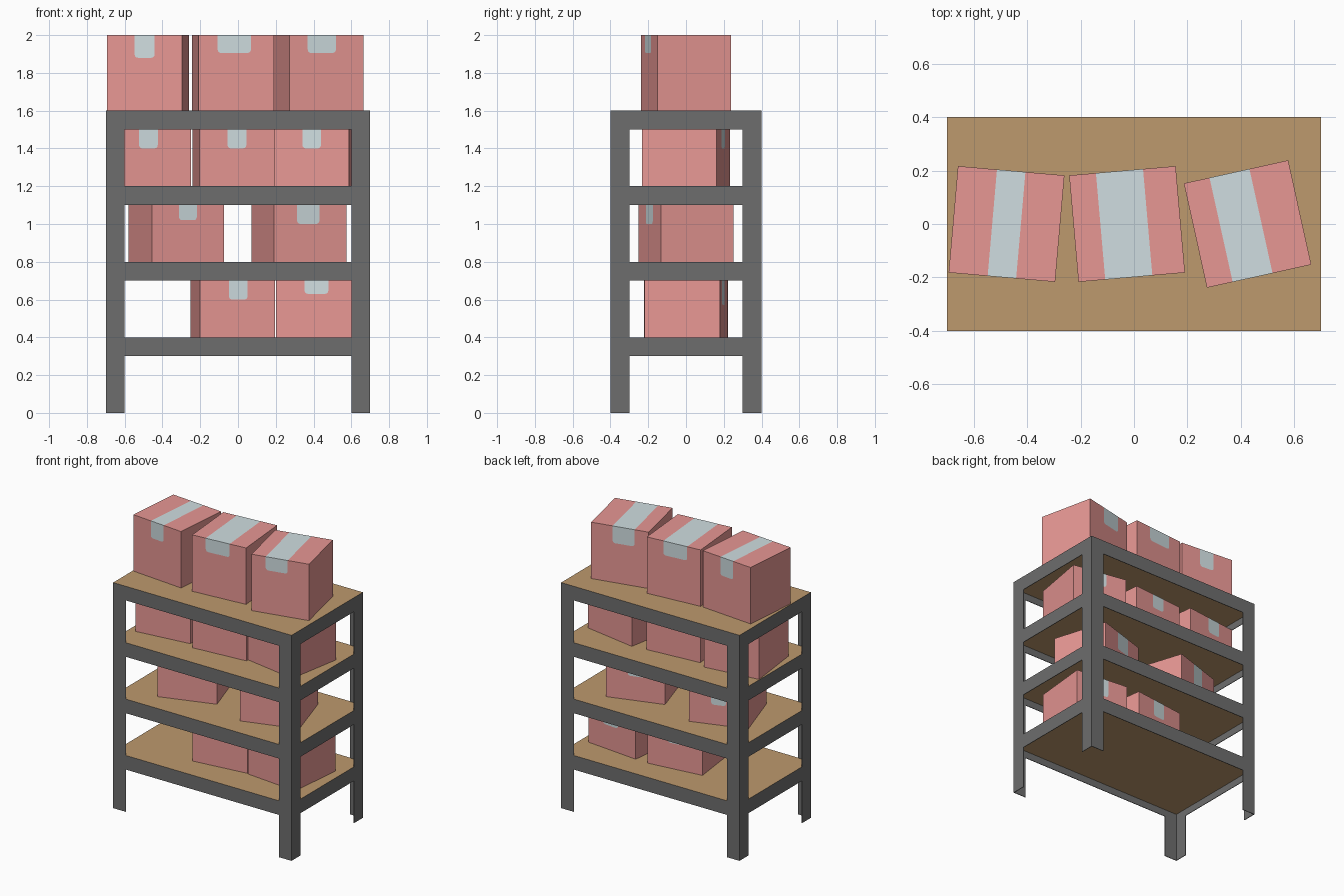
import bpy, bmesh, math
from mathutils import Matrix

old = bpy.data.objects.get("Cube")
if old:
    bpy.data.objects.remove(old, do_unlink=True)


def material(name, rgb):
    m = bpy.data.materials.new(name)
    m.use_nodes = True
    m.diffuse_color = (*rgb, 1)
    m.node_tree.nodes["Principled BSDF"].inputs["Base Color"].default_value = (*rgb, 1)
    return m


STEEL = material("grey steel", (0.155, 0.155, 0.155))
WOOD = material("brown board", (0.51, 0.32, 0.155))
CARD = material("pink cardboard", (0.80, 0.31, 0.295))
TAPE = material("pale tape", (0.63, 0.73, 0.75))


def finish(bm, name, mats, matrix=Matrix()):
    bmesh.ops.recalc_face_normals(bm, faces=bm.faces)
    mesh = bpy.data.meshes.new(name)
    bm.to_mesh(mesh)
    bm.free()
    for m in mats:
        mesh.materials.append(m)
    obj = bpy.data.objects.new(name, mesh)
    obj.matrix_world = matrix
    bpy.context.collection.objects.link(obj)


def add_box(bm, size, centre):
    bmesh.ops.create_cube(bm, size=1, matrix=Matrix.Translation(centre) @ Matrix.Diagonal((*size, 1)))


def add_face(bm, points, index=0):
    face = bm.faces.new([bm.verts.new(p) for p in points])
    face.material_index = index
    return face


HX, HY, TOP = 0.7, 0.4, 1.6
RAIL, SHEET, BOARD = 0.1, 0.004, 0.05

# Angle-iron legs, open on the inside
for side, sx in (("left", 1), ("right", -1)):
    for end, sy in (("front", -1), ("back", 1)):
        bm = bmesh.new()
        ell = [(0, 0), (RAIL, 0), (RAIL, SHEET), (SHEET, SHEET), (SHEET, RAIL), (0, RAIL)]
        foot = add_face(bm, [(sx * (HX - u), sy * (HY - v), 0) for u, v in ell])
        ext = bmesh.ops.extrude_face_region(bm, geom=[foot])["geom"]
        bmesh.ops.translate(bm, vec=(0, 0, TOP - 0.002),
                            verts=[v for v in ext if isinstance(v, bmesh.types.BMVert)])
        finish(bm, f"{end}_{side}_leg", [STEEL])

# Shelves: a wooden board with a thin steel rail hanging round its edge
LEVELS = [0.4, 0.8, 1.2, 1.6]
for i, z in enumerate(LEVELS):
    bm = bmesh.new()
    add_box(bm, (2 * HX, 2 * HY, BOARD), (0, 0, z - BOARD / 2))
    for f in bm.faces:
        f.material_index = 1 if abs(f.normal.z) > 0.5 else 0
    drop = RAIL - BOARD
    mid = z - BOARD - drop / 2
    for s in (-1, 1):
        add_box(bm, (2 * HX, SHEET, drop), (0, s * (HY - SHEET / 2), mid))
        add_box(bm, (SHEET, 2 * (HY - SHEET), drop), (s * (HX - SHEET / 2), 0, mid))
    finish(bm, f"shelf_{i + 1}", [STEEL, WOOD])


def carton(name, level, x, angle, h, width, front, back, shift):
    """Square carton with a tape strip let into the top, front and back."""
    a, r, w = 0.2, 0.018, width / 2
    bm = bmesh.new()
    # Front and back: hanging tape end with rounded corners, card around it
    for y, drop in ((-a, front), (a, back)):
        low = h - drop
        arc = [(w - r + r * math.cos(t), low + r - r * math.sin(t))
               for t in (math.radians(d) for d in (0, 30, 60, 90))]
        flap = [(w, h)] + arc + [(-u, v) for u, v in reversed(arc)] + [(-w, h)]
        flap = [(shift + u, v) for u, v in flap]
        add_face(bm, [(u, y, v) for u, v in flap], 1)
        around = [(-a, h), (-a, 0), (a, 0), (a, h)] + flap
        add_face(bm, [(u, y, v) for u, v in around])
    # Top in three strips, the middle one tape
    cuts = [-a, shift - w, shift + w, a]
    for k, (u0, u1) in enumerate(zip(cuts, cuts[1:])):
        add_face(bm, [(u0, -a, h), (u1, -a, h), (u1, a, h), (u0, a, h)], int(k == 1))
    add_face(bm, [(-a, -a, 0), (a, -a, 0), (a, a, 0), (-a, a, 0)])
    for u in (-a, a):
        add_face(bm, [(u, -a, 0), (u, a, 0), (u, a, h), (u, -a, h)])
    bmesh.ops.remove_doubles(bm, verts=bm.verts, dist=0.0001)
    place = Matrix.Translation((x, 0, LEVELS[level])) @ Matrix.Rotation(math.radians(angle), 4, "Z")
    finish(bm, name, [CARD, TAPE], place)


# level, x, turn, height, tape width, front drop, back drop, tape shift
CARTONS = [
    (0, -0.028, 7, 0.3, 0.10, 0.10, 0.12, 0.005),
    (0, 0.421, -5.6, 0.3, 0.127, 0.07, 0.13, 0.014),
    (1, -0.327, 18, 0.3, 0.10, 0.08, 0.16, 0.0),
    (1, 0.323, 17.3, 0.3, 0.125, 0.10, 0.13, -0.011),
    (2, -0.473, 7, 0.3, 0.10, 0.10, 0.11, -0.026),
    (2, -0.023, 5, 0.3, 0.10, 0.10, 0.10, 0.0),
    (2, 0.425, -10, 0.3, 0.10, 0.10, 0.10, 0.0),
    (3, -0.477, -5, 0.4, 0.107, 0.12, 0.13, 0.0),
    (3, -0.026, 5, 0.4, 0.177, 0.095, 0.10, -0.011),
    (3, 0.425, 12.5, 0.4, 0.153, 0.095, 0.12, -0.025),
]
for i, spec in enumerate(CARTONS):
    carton(f"carton_{i + 1}", *spec)
